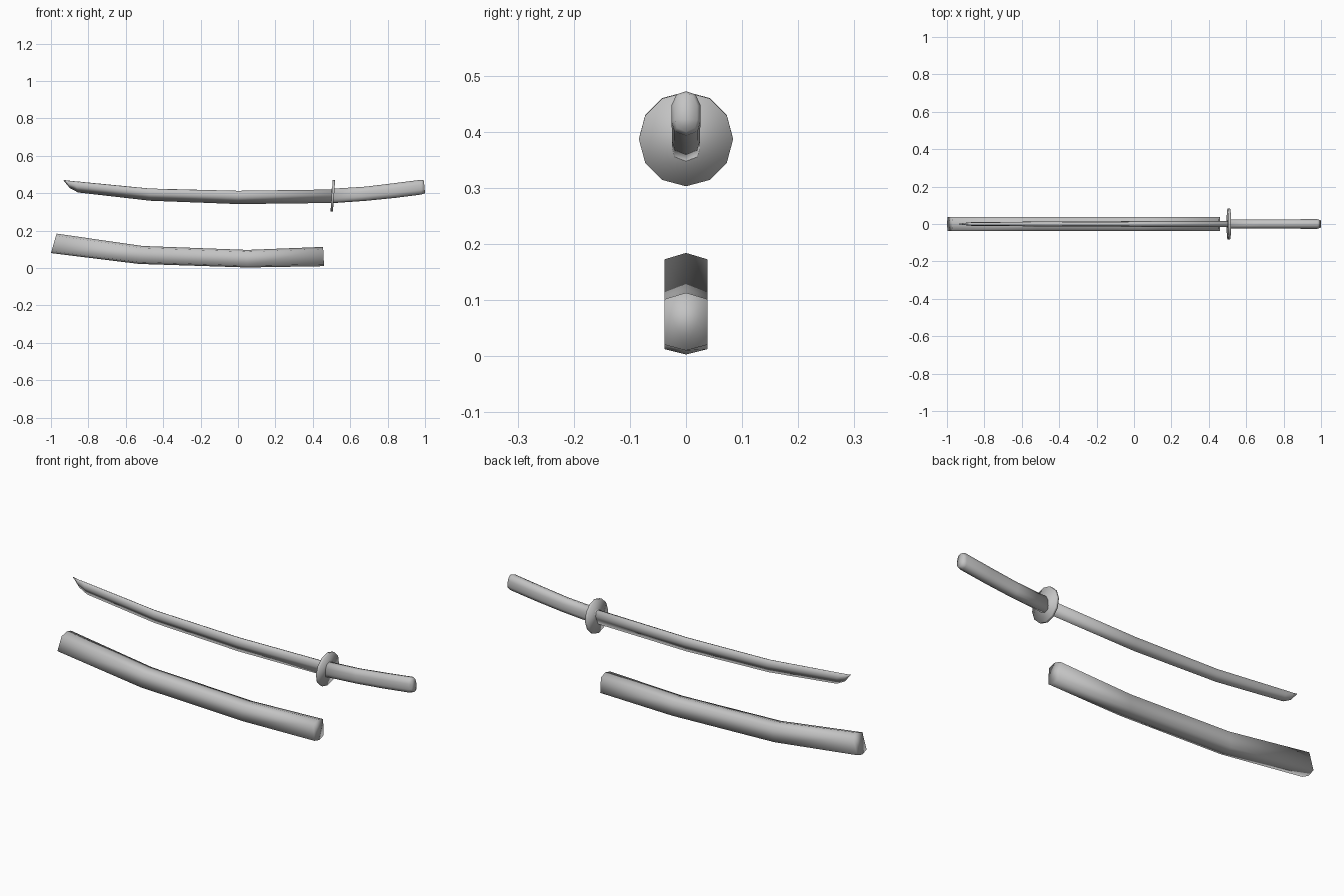
import bpy, bmesh, math

if "Cube" in bpy.data.objects:
    bpy.data.objects.remove(bpy.data.objects["Cube"])

grey = bpy.data.materials.new("plain grey")
grey.use_nodes = True
grey.diffuse_color = (0.55, 0.55, 0.55, 1)
grey.node_tree.nodes["Principled BSDF"].inputs["Base Color"].default_value = (0.55, 0.55, 0.55, 1)


def finish(name, bm):
    bmesh.ops.recalc_face_normals(bm, faces=bm.faces)
    for face in bm.faces:
        face.smooth = True
    mesh = bpy.data.meshes.new(name)
    bm.to_mesh(mesh)
    bm.free()
    mesh.materials.append(grey)
    obj = bpy.data.objects.new(name, mesh)
    bpy.context.collection.objects.link(obj)
    return obj


def loft(name, half, stations):
    """half: (width, drop) from spine to edge; stations: top x, z, bottom x, z, half width."""
    ring = half + [(-w, d) for w, d in reversed(half) if w > 0]
    bm = bmesh.new()
    rows = []
    for tx, tz, bx, bz, width in stations:
        rows.append([bm.verts.new((tx + (bx - tx) * d, w * width, tz + (bz - tz) * d))
                     for w, d in ring])
    n = len(ring)
    for a, b in zip(rows, rows[1:]):
        for i in range(n):
            j = (i + 1) % n
            bm.faces.new((a[i], a[j], b[j], b[i]))
    bm.faces.new(rows[0])
    bm.faces.new(rows[-1])
    return finish(name, bm)


# Scabbard: curved six-sided sleeve
loft("scabbard", [(0, 0), (1, 0.11), (1, 0.9), (0, 1)], [
    (-0.97, 0.184, -1.0, 0.08, 0.038),
    (-0.51, 0.118, -0.53, 0.022, 0.038),
    (0.05, 0.097, 0.05, 0.003, 0.038),
    (0.455, 0.113, 0.46, 0.01, 0.038)])

# Blade: blunt spine above, sharp edge below, slanted tip
loft("blade", [(0, 0), (0.7, 0.06), (1, 0.4), (0, 1)], [
    (-0.935, 0.472, -0.93, 0.465, 0.002),
    (-0.91, 0.468, -0.9, 0.428, 0.006),
    (-0.87, 0.464, -0.855, 0.404, 0.01),
    (-0.47, 0.425, -0.47, 0.36, 0.013),
    (0, 0.413, 0, 0.342, 0.015),
    (0.505, 0.42, 0.505, 0.348, 0.016)])

# Handle: rounded grip with a chamfered pommel
loft("handle", [(0, 0), (0.65, 0.07), (1, 0.32), (1, 0.68), (0.8, 0.9), (0, 1)], [
    (0.5, 0.424, 0.505, 0.347, 0.025),
    (0.68, 0.435, 0.69, 0.36, 0.025),
    (0.83, 0.453, 0.84, 0.375, 0.025),
    (0.98, 0.472, 0.98, 0.393, 0.026),
    (0.994, 0.468, 1.0, 0.4, 0.02)])

# Guard: twelve-sided disc, leaning with the grip
bm = bmesh.new()
bmesh.ops.create_cone(bm, cap_ends=True, segments=12, radius1=0.084, radius2=0.084, depth=0.013)
guard = finish("guard", bm)
guard.rotation_euler = (0, math.radians(90 + 4), 0)
guard.location = (0.507, 0, 0.387)
